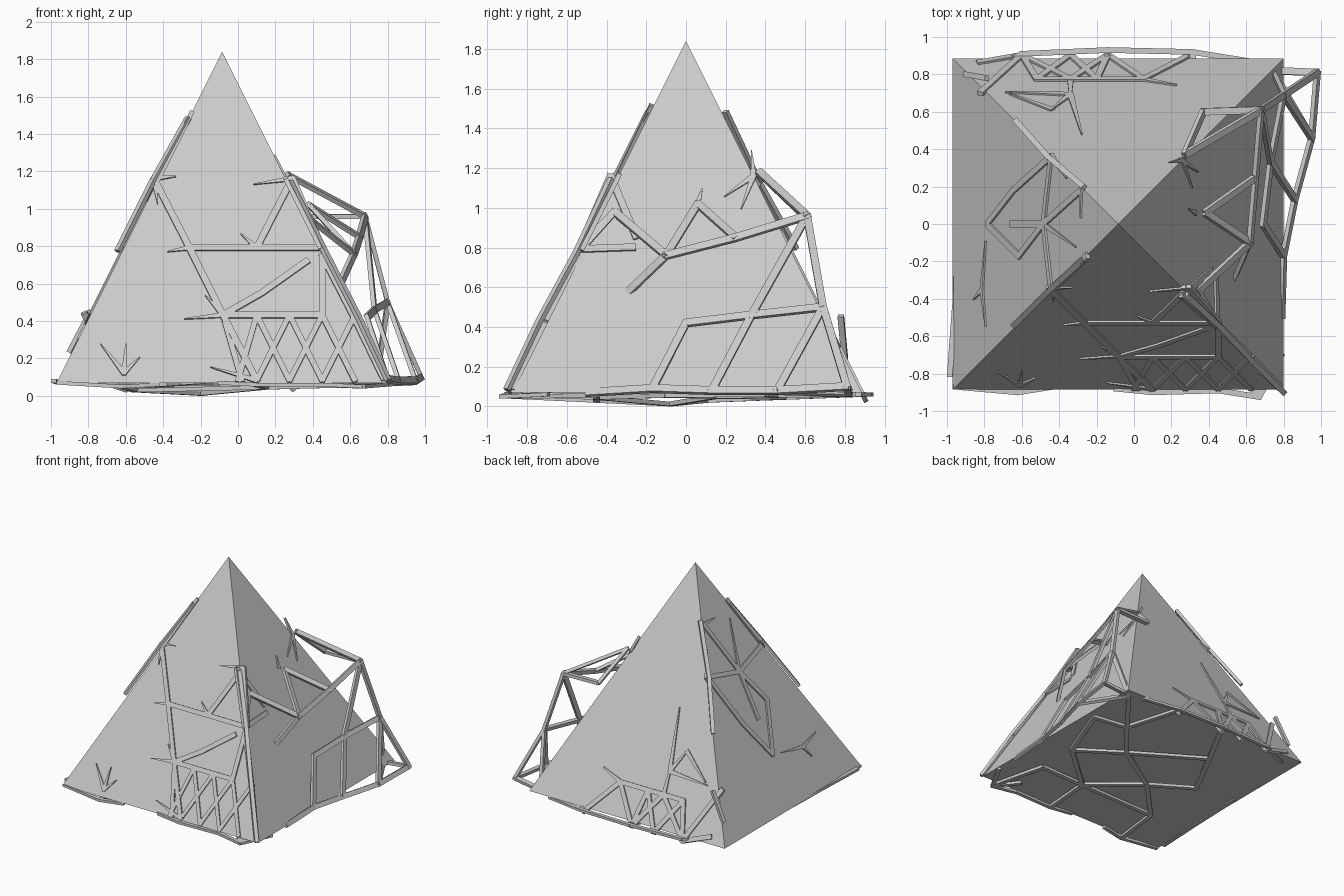
import bpy, bmesh
from mathutils import Vector

CX, BASE, TOP, HALF = -0.085, 0.07, 1.84, 0.885
SLOPE = HALF / (TOP - BASE)


def finish(name, bm):
    bmesh.ops.recalc_face_normals(bm, faces=bm.faces)
    me = bpy.data.meshes.new(name)
    bm.to_mesh(me)
    bm.free()
    ob = bpy.data.objects.new(name, me)
    bpy.context.collection.objects.link(ob)
    return ob


def bar(bm, a, b, normal, w0, w1, thick):
    """Flat strut from a to b, lying across the given normal."""
    a, b = Vector(a), Vector(b)
    d = (b - a).normalized()
    side = d.cross(Vector(normal)).normalized()
    up = side.cross(d)
    rings = []
    for p, w in ((a - d * 0.008, w0), (b + d * 0.008, w1)):
        rings.append([bm.verts.new(p + side * w / 2 * s + up * thick / 2 * t)
                      for s, t in ((-1, -1), (1, -1), (1, 1), (-1, 1))])
    r, q = rings
    bm.faces.new(r[::-1])
    bm.faces.new(q)
    for i in range(4):
        j = (i + 1) % 4
        bm.faces.new((r[i], r[j], q[j], q[i]))


def lattice(name, paths, place, normal, width=0.036, thick=0.024, tip=None):
    bm = bmesh.new()
    for path in paths:
        pts = [place(*p) for p in path]
        for a, b in zip(pts, pts[1:]):
            bar(bm, a, b, normal, width, width if tip is None else tip, thick)
    return finish(name, bm)


# placement of flat coordinates on each face
def on_front(x, z):
    return (x, -(TOP - z) * SLOPE, z)


def on_left(x, y):
    return (x, y, TOP - (CX - x) / SLOPE)


def on_back(x, y):
    return (x, y, TOP - y / SLOPE)


def on_right(y, z):
    return (CX + (TOP - z) * SLOPE, y, z)


def free(x, y, z):
    return (x, y, z)


FRONT, BACK, LEFT, RIGHT = (0, -2, 1), (0, 2, 1), (-2, 0, 1), (2, 0, 1)

# solid pyramid
bm = bmesh.new()
ring = [bm.verts.new((CX + HALF * i, HALF * j, BASE)) for i, j in ((-1, -1), (1, -1), (1, 1), (-1, 1))]
apex = bm.verts.new((CX, 0, TOP))
bm.faces.new(ring[::-1])
for i in range(4):
    bm.faces.new((ring[i], ring[(i + 1) % 4], apex))
finish("pyramid", bm)

# front face: large triangles
lattice("front_struts", [
    [(-0.45, 1.16), (-0.26, 0.79), (-0.08, 0.43), (0.10, 0.08)],
    [(-0.26, 0.79), (0.10, 0.79), (0.44, 0.79)],
    [(0.10, 0.79), (0.29, 1.16), (0.45, 0.79)],
    [(-0.08, 0.43), (0.45, 0.43)],
    [(-0.08, 0.43), (0.13, 0.55), (0.37, 0.72)],
    [(0.45, 0.75), (0.62, 0.42), (0.78, 0.09)],
    [(0.45, 0.75), (0.45, 0.43)],
], on_front, FRONT)

# front face: dense criss-cross near the base
cross = []
for i in range(3):
    x = 0.10 + 0.175 * i
    cross += [[(x, 0.08), (x + 0.175, 0.43)], [(x, 0.43), (x + 0.175, 0.08)]]
cross += [[(-0.08, 0.43), (0.02, 0.08)], [(0.0, 0.08), (0.10, 0.43)]]
lattice("front_cross_struts", cross, on_front, FRONT, 0.03, 0.02)

# small tapered splinters around nodes
lattice("front_splinters", [
    [(-0.45, 1.16), (-0.34, 1.17)], [(-0.45, 1.16), (-0.43, 1.03)],
    [(0.29, 1.16), (0.09, 1.13)], [(-0.26, 0.79), (-0.37, 0.77)],
    [(-0.08, 0.43), (-0.28, 0.41)], [(-0.08, 0.43), (-0.17, 0.53)],
    [(0.10, 0.79), (0.02, 0.86)], [(0.10, 0.08), (-0.14, 0.15)],
    [(-0.61, 0.12), (-0.73, 0.27)], [(-0.61, 0.12), (-0.60, 0.27)],
    [(-0.61, 0.12), (-0.53, 0.20)],
], on_front, FRONT, 0.03, 0.02, 0.004)

# left face
lattice("left_struts", [
    [(-0.44, 0.36), (-0.64, 0.18), (-0.78, 0.0), (-0.61, -0.17), (-0.48, 0.0), (-0.44, 0.36)],
    [(-0.48, 0.0), (-0.44, -0.35), (-0.25, -0.55 + 0.38)],
    [(-0.65, 0.0), (-0.48, 0.0), (-0.28, 0.18)],
], on_left, LEFT)
lattice("left_splinters", [
    [(-0.48, 0.0), (-0.31, -0.12)], [(-0.28, 0.18), (-0.28, 0.04)],
    [(-0.81, -0.35), (-0.79, -0.10)], [(-0.81, -0.35), (-0.79, -0.54)],
    [(-0.81, -0.35), (-0.85, -0.40)], [(-0.44, 0.36), (-0.36, 0.25)],
], on_left, LEFT, 0.03, 0.02, 0.004)

# back face: zigzag row and upper spur
lattice("back_struts", [
    [(-0.83, 0.86), (-0.60, 0.90), (-0.34, 0.77), (-0.14, 0.90), (0.05, 0.77), (0.30, 0.90)],
    [(-0.60, 0.90), (-0.52, 0.77), (0.05, 0.77)],
    [(-0.52, 0.77), (-0.34, 0.90), (-0.20, 0.77), (-0.14, 0.90)],
    [(-0.60, 0.90), (-0.82, 0.70)],
], on_back, BACK)
lattice("back_splinters", [
    [(-0.34, 0.69), (-0.28, 0.48)], [(-0.34, 0.69), (-0.68, 0.70)],
    [(-0.34, 0.69), (-0.44, 0.61), (-0.66, 0.69)], [(0.05, 0.77), (0.22, 0.74)],
    [(-0.34, 0.77), (-0.34, 0.66)],
], on_back, BACK, 0.035, 0.02, 0.008)

# right side: cage standing clear of the face
n1, n2, n3 = (0.62, -0.10, 0.76), (0.65, 0.25, 0.85), (0.68, 0.61, 0.96)
m1, m2, m3 = (0.69, 0.0, 0.42), (0.73, 0.33, 0.46), (0.80, 0.69, 0.50)
b0, b1, b2, b3 = (0.80, -0.17, 0.09), (0.86, 0.13, 0.08), (0.95, 0.46, 0.08), (0.98, 0.81, 0.10)
t1, t2, k = (0.38, 0.06, 1.02), (0.27, 0.37, 1.18), (0.74, 0.82, 0.07)
lattice("right_cage", [
    [(0.34, -0.36, 0.98), n1, n2, n3],
    [n1, t1, n2], [n1, (0.52, -0.33, 0.54)],
    [t2, n3, m3, b3, b2, b1, b0, m1, m2, m3],
    [n3, m2, b1], [m3, b2],
    [t2, (0.37, 0.60, 0.96), n3], [m3, k, b3], [k, b2],
    [b0, (0.79, -0.50, 0.07)],
], free, RIGHT, 0.038, 0.024)

# right face: upper triangles by the front edge and splinters
lattice("right_struts", [
    [(-0.38, 1.16), (-0.54, 0.79), (-0.26, 0.80)],
    [(-0.38, 1.16), (-0.25, 0.85)],
    [(-0.36, 0.98), (-0.53, 0.79)],
], on_right, RIGHT)
lattice("right_splinters", [
    [(0.06, 1.02), (0.08, 1.09)], [(0.34, 1.16), (0.20, 1.06)],
    [(0.34, 1.16), (0.33, 1.28)], [(0.34, 1.16), (0.28, 1.0)],
    [(-0.36, 0.98), (-0.46, 0.90)],
], on_right, RIGHT, 0.03, 0.02, 0.004)

# struts bowing off the sloping corner edges
lattice("corner_struts", [
    [(-0.27, 0.20, 1.48), (-0.46, 0.36, 1.14), (-0.63, 0.55, 0.80)],
    [(-0.27, -0.19, 1.48), (-0.46, -0.36, 1.14), (-0.64, -0.54, 0.78)],
    [(0.28, -0.38, 1.14), (0.46, -0.55, 0.78), (0.64, -0.74, 0.43), (0.80, -0.90, 0.09)],
    [(-0.79, 0.78, 0.45), (-0.90, 0.80, 0.24)],
], free, (0, 0, 1), 0.03, 0.024)

# base rim bulging outward
lattice("base_rim", [
    [(-0.96, -0.87, 0.07), (-0.62, -0.90, 0.05), (-0.43, -0.87, 0.06)],
    [(-0.10, -0.88, 0.07), (0.10, -0.90, 0.06), (0.45, -0.89, 0.06), (0.67, -0.925, 0.05), (0.52, -0.76, 0.06)],
    [(0.67, -0.925, 0.05), (0.79, -0.70, 0.06)],
    [(-0.84, 0.79, 0.07), (-0.60, 0.91, 0.06), (-0.14, 0.93, 0.06), (0.31, 0.92, 0.06), (0.62, 0.87, 0.06)],
    [(-0.985, -0.81, 0.08), (-0.955, -0.40, 0.07), (-0.94, 0.10, 0.07)],
], free, (0, 0, 1), 0.03, 0.02)

# underside triangles
u = (-0.20, -0.08, 0.012)
lattice("underside_struts", [
    [(-0.62, -0.88, 0.05), (-0.55, -0.45, 0.03), u, (0.15, -0.45, 0.045), (0.10, -0.88, 0.06)],
    [(-0.55, -0.45, 0.03), (0.15, -0.45, 0.045), (0.55, -0.45, 0.055), (0.67, -0.90, 0.05)],
    [u, (0.20, 0.15, 0.05), (0.55, -0.10, 0.055), (0.15, -0.45, 0.045)],
    [(0.20, 0.15, 0.05), (0.45, 0.45, 0.055), (0.74, 0.40, 0.06), (0.55, -0.10, 0.055)],
    [u, (-0.55, 0.10, 0.03), (-0.35, 0.50, 0.045), (0.20, 0.15, 0.05)],
    [(-0.35, 0.50, 0.045), (-0.14, 0.90, 0.06)],
    [(0.45, 0.45, 0.055), (0.31, 0.90, 0.06)],
    [(0.45, 0.45, 0.055), (0.74, 0.82, 0.06)],
], free, (0, 0, 1), 0.036, 0.022)
